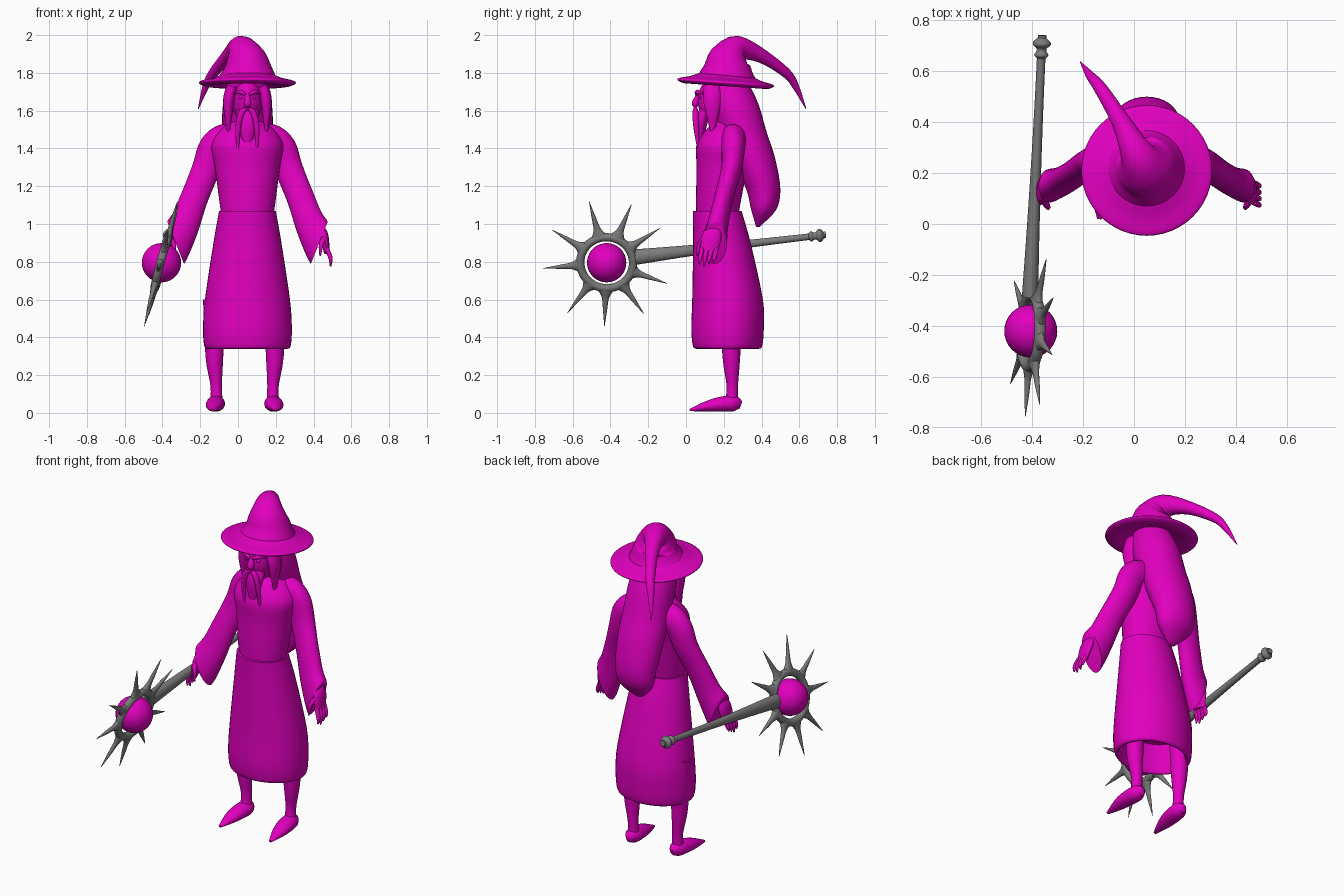
import bpy, bmesh, math
from mathutils import Vector

cube = bpy.data.objects.get("Cube")
if cube:
    bpy.data.objects.remove(cube, do_unlink=True)


def material(name, rgb):
    mat = bpy.data.materials.new(name)
    mat.use_nodes = True
    mat.diffuse_color = (*rgb, 1)
    shader = mat.node_tree.nodes["Principled BSDF"]
    shader.inputs["Base Color"].default_value = (*rgb, 1)
    return mat


magenta = material("magenta", (.76, 0, .52))
grey = material("staff grey", (.2, .2, .2))
body_middle = .05
legs_middle = .035
along_x = Vector((1, 0, 0))
along_y = Vector((0, 1, 0))
upright = Vector((0, 0, 1))


def finish(part, mat):
    part.data.materials.append(mat)
    bpy.ops.object.select_all(action='DESELECT')
    part.select_set(True)
    bpy.context.view_layer.objects.active = part
    bpy.ops.object.shade_smooth_by_angle(angle=math.radians(50))


def smooth_rows(rows, steps):
    """Catmull-Rom interpolation between the given sections."""
    result = []
    for i in range(len(rows) - 1):
        before, after = rows[max(i - 1, 0)], rows[min(i + 2, len(rows) - 1)]
        for k in range(steps):
            t = k / steps
            result.append([
                b + t * ((c - a) + t * ((2 * a - 5 * b + 4 * c - d)
                                        + t * (3 * b - a - 3 * c + d))) / 2
                for a, b, c, d in zip(before, rows[i], rows[i + 1], after)])
    return result + [rows[-1]]


def loft(name, rows, flat=(1, 1), mat=magenta, middle=body_middle, side=1,
         ref=along_y, axis=None, end=None, steps=4, sides=24):
    """Skin ellipses (x from middle, y, z, radius); flat scales them along ref."""
    rows = smooth_rows(rows, steps)
    points = [Vector((middle + side * x, y, z)) for x, y, z, _ in rows]
    last = len(rows) - 1
    bm = bmesh.new()
    rings = []
    for i, point in enumerate(points):
        share = i / last
        tangent = axis or points[min(i + 1, last)] - points[max(i - 1, 0)]
        tangent = tangent.normalized()
        if end:
            tangent = tangent.lerp(end.normalized(), share ** 3).normalized()
        depth = (ref - tangent * ref.dot(tangent)).normalized()
        across = tangent.cross(depth)
        radius = max(rows[i][3], .001)
        thick = radius * (flat[0] + (flat[1] - flat[0]) * share)
        angles = [math.tau * k / sides for k in range(sides)]
        rings.append([bm.verts.new(point + across * radius * math.cos(a)
                                   + depth * thick * math.sin(a)) for a in angles])
    for low, high in zip(rings, rings[1:]):
        for k in range(sides):
            bm.faces.new((low[k - 1], low[k], high[k], high[k - 1]))
    bm.faces.new(rings[0])
    bm.faces.new(rings[-1])
    bmesh.ops.recalc_face_normals(bm, faces=bm.faces)
    mesh = bpy.data.meshes.new(name)
    bm.to_mesh(mesh)
    bm.free()
    part = bpy.data.objects.new(name, mesh)
    bpy.context.collection.objects.link(part)
    finish(part, mat)


def ball(name, location, size):
    bpy.ops.mesh.primitive_uv_sphere_add(segments=32, ring_count=20, location=location)
    part = bpy.context.object
    part.name = name
    part.scale = size
    finish(part, magenta)


# Robe: skirt with a hollow hem, and fitted upper body
loft("robe_skirt", [
    (0, .22, .5, .16), (0, .22, .36, .2), (0, .22, .34, .215), (0, .22, .36, .23),
    (0, .22, .45, .235), (0, .22, .6, .225), (0, .19, .9, .18), (0, .165, 1.07, .15)],
    flat=(.76, .86), axis=upright, sides=40)
loft("robe_body", [
    (0, .165, 1, .13), (0, .17, 1.1, .146), (0, .19, 1.3, .172), (0, .2, 1.42, .19),
    (0, .21, 1.5, .14), (0, .21, 1.54, .09), (0, .2, 1.62, .06)],
    flat=(.82, .7), axis=upright, sides=40)

for side, word in ((1, "left"), (-1, "right")):
    # Sleeve with a flared, slanted cuff
    loft(word + "_sleeve", [
        (.05, .25, 1.45, .07), (.12, .25, 1.45, .08), (.18, .25, 1.4, .08),
        (.22, .24, 1.29, .075), (.28, .2, 1.14, .075), (.33, .17, 1, .09),
        (.38, .15, .9, .12)],
        flat=(.9, .55), side=side, end=Vector((side, 0, -.4)))

    # Hand with curled fingers
    loft(word + "_palm", [(.35, .16, 1, .02), (.4, .14, .95, .025), (.42, .12, .85, .015)],
         flat=(1, 3), side=side, sides=16)
    for i, finger in enumerate(("index", "middle", "ring", "little")):
        y = .085 + i * .025
        tip = .775 + abs(i - 1) / 80
        loft(f"{word}_{finger}_finger", [
            (.42, y, .87, .012), (.44, y - .01, .82, .011), (.44, y - .015, tip, .004)],
            side=side, sides=10)
    loft(word + "_thumb", [(.41, .1, .93, .013), (.39, .07, .89, .012), (.385, .06, .83, .004)],
         side=side, sides=10)

    # Leg and pointed foot
    loft(word + "_leg", [
        (.16, .24, .6, .06), (.16, .24, .3, .047), (.15, .245, .14, .03),
        (.15, .24, .05, .035)], middle=legs_middle, side=side)
    loft(word + "_foot", [
        (.15, .29, .04, .02), (.15, .25, .05, .042), (.16, .14, .04, .034),
        (.17, .02, .015, .006)],
        flat=(.8, 1.6), middle=legs_middle, side=side, ref=along_x)

    # Side lock of hair, moustache, brow and eye
    loft(word + "_hair_lock", [(.08, .14, 1.73, .03), (.1, .14, 1.64, .03), (.1, .14, 1.47, .004)],
         flat=(1.6, 1.6), side=side, sides=14)
    loft(word + "_moustache", [
        (.01, .05, 1.61, .012), (.035, .05, 1.58, .016), (.05, .055, 1.5, .014),
        (.05, .07, 1.35, .002)], side=side, sides=12)
    loft(word + "_brow", [(.01, .055, 1.685, .008), (.04, .06, 1.7, .011), (.07, .09, 1.69, .004)],
         side=side, sides=10)
    ball(word + "_eye", (body_middle + side * .033, .08, 1.67), (.012, .012, .01))

# Head, nose and beard
ball("head", (body_middle, .17, 1.655), (.08, .108, .13))
loft("nose", [(0, .07, 1.69, .01), (0, .05, 1.64, .02), (0, .06, 1.62, .01)], sides=14)
loft("beard", [(0, .1, 1.6, .06), (0, .08, 1.53, .053), (0, .07, 1.375, .003)],
     flat=(.5, .7))

# Long hair falling down the back
loft("back_hair", [
    (0, .21, 1.76, .1), (0, .25, 1.63, .13), (0, .3, 1.49, .135), (0, .36, 1.34, .138),
    (0, .41, 1.18, .125), (0, .41, 1.07, .105), (0, .38, .985, .02)],
    flat=(1.15, .5), axis=upright, sides=32)

# Hat: dished, slightly tilted brim and a bent, pointed crown
loft("hat_brim", [
    (0, .21, 1.76, .1), (0, .21, 1.73, .2), (0, .21, 1.74, .25), (0, .21, 1.755, .25),
    (0, .21, 1.77, .19), (0, .21, 1.79, .14)],
    axis=Vector((0, .07, 1)), sides=48)
loft("hat_crown", [
    (0, .215, 1.76, .165), (0, .22, 1.82, .13), (-.01, .23, 1.88, .105),
    (-.04, .28, 1.93, .066), (-.1, .4, 1.89, .038), (-.18, .53, 1.8, .026),
    (-.22, .58, 1.73, .018), (-.26, .635, 1.61, .002)], ref=along_x, sides=32)

# Orb held in a tilted ring
hub = Vector((-.405, -.42, .795))
ring_normal = Vector((1, -.04, -.27)).normalized()
ball("orb", hub, (.104, .104, .104))
bpy.ops.mesh.primitive_torus_add(
    location=hub, major_radius=.14, minor_radius=.022, major_segments=48,
    minor_segments=14, rotation=ring_normal.to_track_quat('Z', 'Y').to_euler())
bpy.context.object.name = "spike_ring"
finish(bpy.context.object, grey)

# Spikes around the ring, each flaring at its root
for i, degrees in enumerate((106, 67, 33, -19, -54, -92, -128, -175, 149)):
    up, back = math.sin(math.radians(degrees)), math.cos(math.radians(degrees))
    outward = Vector((.27 * up + .04 * back, back, up))
    loft(f"spike_{i + 1}",
         [(*(hub + outward * reach), radius) for reach, radius in
          ((.135, .05), (.16, .032), (.19, .018), (.25, .011), (.337, .001))],
         flat=(.4, 1), mat=grey, middle=0, ref=ring_normal, sides=12)

# Staff thickening towards the ring, with a knob at the far end
far_end = Vector((-.36, .74, .943))
near_end = Vector((-.408, -.285, .823))


def along_staff(share, radius):
    return (*far_end.lerp(near_end, share), radius)


loft("staff_shaft", [along_staff(k / 5, .017 + k * k / 1000) for k in range(6)],
     flat=(1, .75), mat=grey, middle=0, ref=along_x)
knob_radii = (.01, .02, .034, .034, .02, .02, .028, .018)
loft("staff_knob", [along_staff(k / 80, radius) for k, radius in enumerate(knob_radii)],
     mat=grey, middle=0, ref=along_x)
